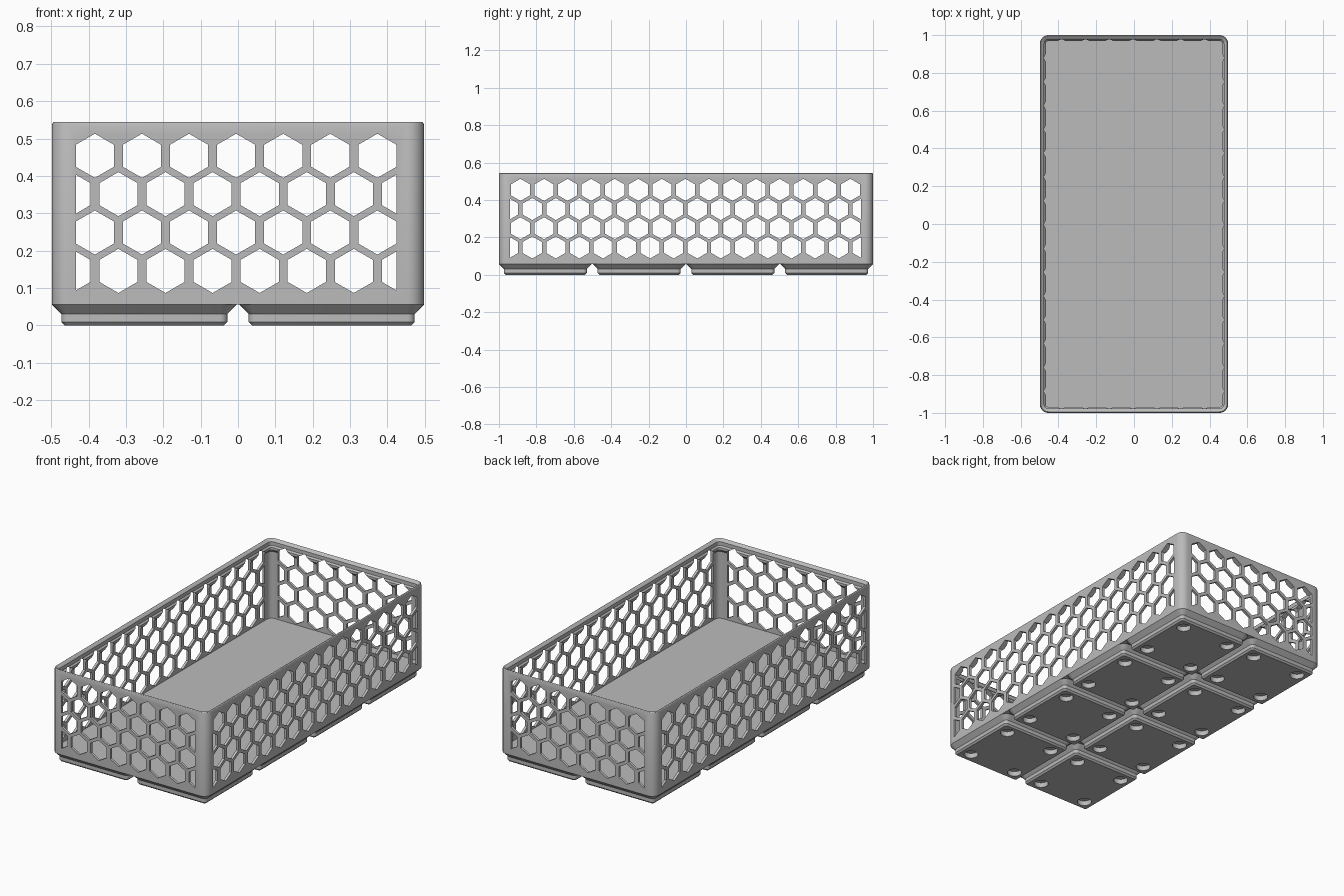
import bpy, bmesh, math
from mathutils import Matrix

if "Cube" in bpy.data.objects:
    bpy.data.objects.remove(bpy.data.objects["Cube"], do_unlink=True)

HALF_X, HALF_Y, CORNER = 0.498, 1.0, 0.045
PITCH, ROW = 0.126, 0.1027
HEX_R = 0.059
HEX_A = HEX_R * math.cos(math.pi / 6)

grey = bpy.data.materials.new("light grey plastic")
grey.use_nodes = True
grey.diffuse_color = (0.5, 0.5, 0.5, 1)
grey.node_tree.nodes["Principled BSDF"].inputs["Base Color"].default_value = (0.5, 0.5, 0.5, 1)


def make_object(name, bm):
    bmesh.ops.recalc_face_normals(bm, faces=bm.faces)
    mesh = bpy.data.meshes.new(name)
    bm.to_mesh(mesh)
    bm.free()
    mesh.materials.append(grey)
    obj = bpy.data.objects.new(name, mesh)
    bpy.context.collection.objects.link(obj)
    return obj


def select_only(obj):
    bpy.ops.object.select_all(action='DESELECT')
    obj.select_set(True)
    bpy.context.view_layer.objects.active = obj


def cut(obj, cutter):
    mod = obj.modifiers.new("cut", 'BOOLEAN')
    mod.operation = 'DIFFERENCE'
    mod.solver = 'EXACT'
    mod.object = cutter
    select_only(obj)
    bpy.ops.object.modifier_apply(modifier=mod.name)
    bpy.data.objects.remove(cutter, do_unlink=True)


def smooth(obj):
    select_only(obj)
    bpy.ops.object.shade_smooth_by_angle(angle=math.radians(28))


def rounded_ring(bm, hx, hy, r, z, steps=6):
    ring = []
    for q, (sx, sy) in enumerate([(1, 1), (-1, 1), (-1, -1), (1, -1)]):
        for i in range(steps + 1):
            a = (q + i / steps) * math.pi / 2
            ring.append(bm.verts.new((sx * (hx - r) + r * math.cos(a),
                                      sy * (hy - r) + r * math.sin(a), z)))
    return ring


def loft(name, hx, hy, profile):
    """Closed solid from rounded rectangles, each given as (inset, height)."""
    bm = bmesh.new()
    rings = [rounded_ring(bm, hx - d, hy - d, CORNER - d, z) for d, z in profile]
    for a, b in zip(rings, rings[1:]):
        for i in range(len(a)):
            j = (i + 1) % len(a)
            bm.faces.new((a[i], a[j], b[j], b[i]))
    bm.faces.new(rings[0])
    bm.faces.new(rings[-1])
    return make_object(name, bm)


def hex_cutter(center, count, limit, depth, turn):
    """Rows of hexagonal prisms along one wall pair, clipped to a border."""
    bm = bmesh.new()
    lo, hi = center - limit, center + limit
    for row in range(4):
        z = 0.146 + row * ROW
        shifted = row % 2 == 0
        n = count + 1 if shifted else count
        for k in range(n):
            c = center + (k - (n - 1) / 2) * PITCH
            xs = sorted({max(lo, c - HEX_A), min(hi, c + HEX_A)}
                        | ({c} if lo < c < hi else set()))
            tops = [(x, HEX_R - abs(x - c) / math.sqrt(3)) for x in xs]
            outline = [(x, z + h) for x, h in tops] + [(x, z - h) for x, h in reversed(tops)]
            front = [bm.verts.new((x, -depth, h)) for x, h in outline]
            back = [bm.verts.new((x, depth, h)) for x, h in outline]
            bm.faces.new(front)
            bm.faces.new(back[::-1])
            for i in range(len(front)):
                j = (i + 1) % len(front)
                bm.faces.new((front[i], back[i], back[j], front[j]))
    if turn:
        bmesh.ops.rotate(bm, verts=bm.verts, matrix=Matrix.Rotation(math.pi / 2, 3, 'Z'))
    cutter = make_object("hex_cutter", bm)
    cutter.hide_render = True
    return cutter


# Basket walls, floor and stepped stacking rim in one profile
basket = loft("basket", HALF_X, HALF_Y, [
    (0, 0.0567), (0, 0.537), (0.002, 0.542), (0.006, 0.545), (0.009, 0.544),
    (0.0227, 0.5313), (0.0227, 0.5099), (0.031, 0.5015), (0.031, 0.4872),
    (0.0143, 0.4705), (0.0143, 0.0836)])

# Honeycomb openings through front/back and through both sides
cut(basket, hex_cutter(-0.005, 7, 0.429, 1.2, False))
cut(basket, hex_cutter(-0.003, 15, 0.938, 0.7, True))
smooth(basket)

# Stepped foot with four round sockets underneath
foot = loft("foot", 0.2478, 0.2478, [
    (0.0352, 0), (0.0257, 0.0096), (0.0257, 0.031), (0, 0.0567)])
bm = bmesh.new()
for sx in (-1, 1):
    for sy in (-1, 1):
        bmesh.ops.create_cone(bm, cap_ends=True, segments=32, radius1=0.0388, radius2=0.0388,
                              depth=0.0574,
                              matrix=Matrix.Translation((sx * 0.155, sy * 0.155, 0)))
sockets = make_object("socket_cutter", bm)
sockets.hide_render = True
cut(foot, sockets)
smooth(foot)

# Two by four grid of feet
spots = [((i - 0.5) * 0.5015, (j - 1.5) * 0.5015) for i in range(2) for j in range(4)]
for n, (x, y) in enumerate(spots):
    part = foot if n == 0 else foot.copy()
    if n:
        bpy.context.collection.objects.link(part)
    part.name = f"foot_{n + 1}"
    part.location = (x, y, 0)
